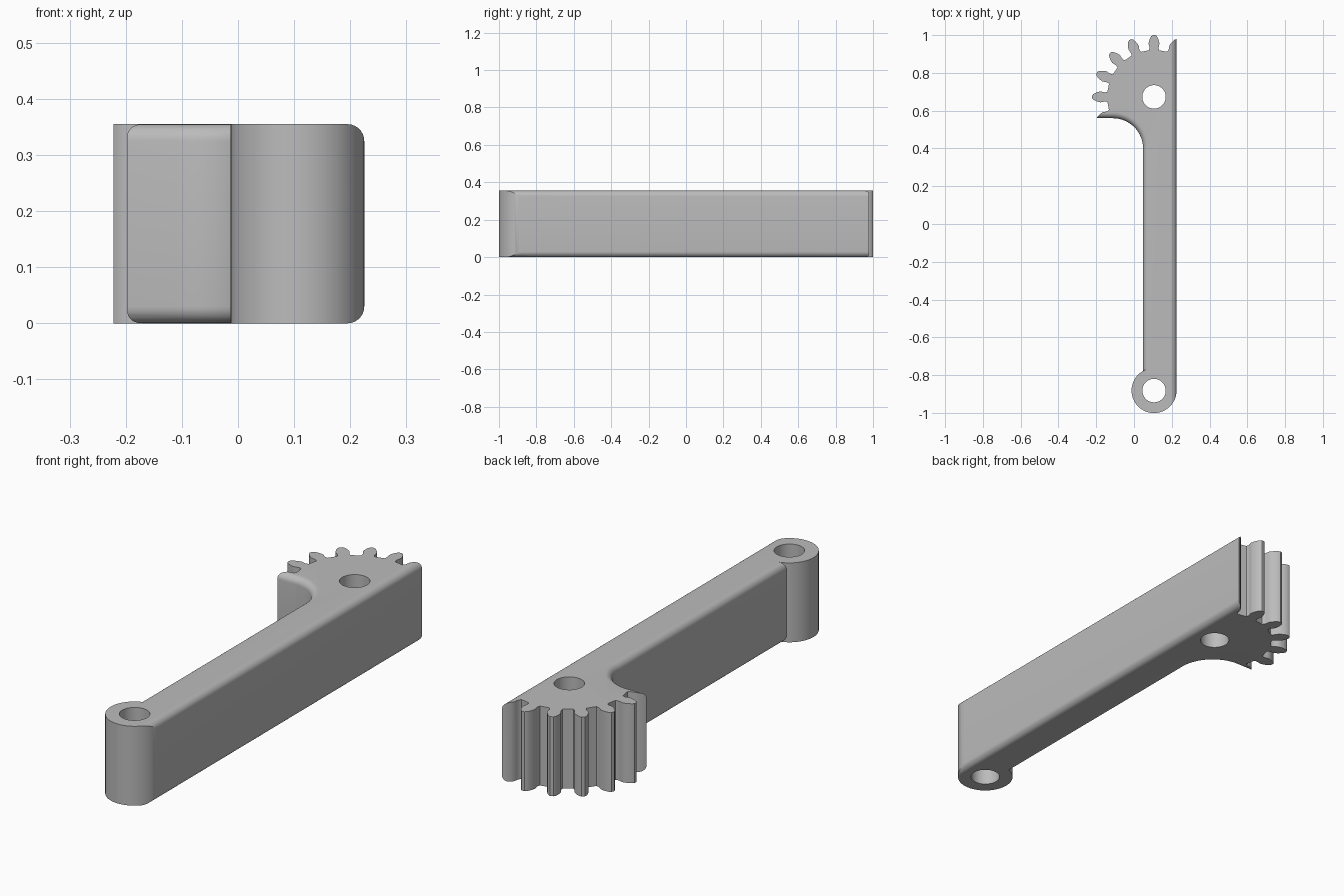
import bpy, bmesh
from math import sin, cos, pi, radians

old = bpy.data.objects.get("Cube")
if old:
    bpy.data.objects.remove(old, do_unlink=True)

H = 0.355                       # thickness of the lever
RIGHT, LEFT = 0.225, 0.048      # side walls of the arm
GEAR = (0.106, 0.673)
BOSS = (0.106, -0.882)
BOSS_R, HOLE_R = 0.119, 0.062
ROUND = 0.03
FAR = 1.5

grey = bpy.data.materials.new("plain grey")
grey.use_nodes = True
grey.diffuse_color = (0.5, 0.5, 0.5, 1)
grey.node_tree.nodes["Principled BSDF"].inputs["Base Color"].default_value = (0.5, 0.5, 0.5, 1)


def prism(name, outline, z0, z1, rounded=0):
    """Extrude an outline upwards, optionally rounding its top and bottom rims."""
    bm = bmesh.new()
    face = bm.faces.new([bm.verts.new((x, y, z0)) for x, y in outline])
    top = bmesh.ops.extrude_face_region(bm, geom=[face])["geom"]
    for v in top:
        if isinstance(v, bmesh.types.BMVert):
            v.co.z = z1
    bmesh.ops.recalc_face_normals(bm, faces=bm.faces)
    if rounded:
        rims = [e for e in bm.edges if e.verts[0].co.z == e.verts[1].co.z]
        bmesh.ops.bevel(bm, geom=rims, offset=rounded, segments=7,
                        profile=0.5, affect='EDGES')
    mesh = bpy.data.meshes.new(name)
    bm.to_mesh(mesh)
    bm.free()
    mesh.materials.append(grey)
    obj = bpy.data.objects.new(name, mesh)
    bpy.context.collection.objects.link(obj)
    return obj


def arc(centre, r, a0, a1, n):
    angles = [radians(a0 + (a1 - a0) * i / n) for i in range(n + 1)]
    return [(centre[0] + r * cos(a), centre[1] + r * sin(a)) for a in angles]


def circle(centre, r):
    return arc(centre, r, 0, 360, 64)[:-1]


def combine(obj, other, operation):
    """Apply a boolean and discard the second solid."""
    mod = obj.modifiers.new(operation.lower(), 'BOOLEAN')
    mod.operation, mod.solver, mod.object = operation, 'EXACT', other
    bpy.context.view_layer.objects.active = obj
    bpy.ops.object.modifier_apply(modifier=mod.name)
    bpy.data.objects.remove(other, do_unlink=True)


# Gear sector: petal-shaped teeth around the upper pivot
flank = [(0.247, 0.027), (0.258, 0.024), (0.27, 0.026), (0.283, 0.029),
         (0.297, 0.026), (0.31, 0.021), (0.321, 0.015), (0.328, 0.007)]
sector = []
for tooth in range(7):
    a = radians(67.5 + 22.5 * tooth)
    side = [(r, -w) for r, w in flank] + [(r, w) for r, w in reversed(flank)]
    sector += [(GEAR[0] + r * cos(a) - w * sin(a),
                GEAR[1] + r * sin(a) + w * cos(a)) for r, w in side]
    if tooth < 6:
        mid = a + pi / 16
        sector.append((GEAR[0] + 0.247 * cos(mid), GEAR[1] + 0.247 * sin(mid)))
limits = [(0.3, BOSS[1]), (0.3, 0.7)] + sector + [(-0.1, 0.5), (-0.1, BOSS[1])]

# Arm and gear: a long rounded blank with a concave corner, trimmed to the teeth
blank = ([(RIGHT, -FAR), (RIGHT, FAR), (-FAR, FAR), (-FAR, 0.56)]
         + arc((LEFT - 0.16, 0.4), 0.16, 90, 0, 20) + [(LEFT, -FAR)])
lever = prism("gear_lever", blank, 0, H, ROUND)
combine(lever, prism("tooth_trim", limits, -0.2, 0.6), 'INTERSECT')

# Boss at the lower pivot, its outer side rounded along with the arm
boss = prism("pivot_boss", [(RIGHT, -FAR), (RIGHT, FAR), (-FAR, FAR), (-FAR, -FAR)],
             0, H, ROUND)
combine(boss, prism("boss_trim", circle(BOSS, BOSS_R), -0.2, 0.6), 'INTERSECT')
combine(lever, boss, 'UNION')

# Pivot holes
for centre in (GEAR, BOSS):
    combine(lever, prism("hole_cutter", circle(centre, HOLE_R), -0.2, 0.6), 'DIFFERENCE')

bpy.ops.object.select_all(action='DESELECT')
lever.select_set(True)
bpy.context.view_layer.objects.active = lever
bpy.ops.object.shade_smooth_by_angle(angle=radians(28))
